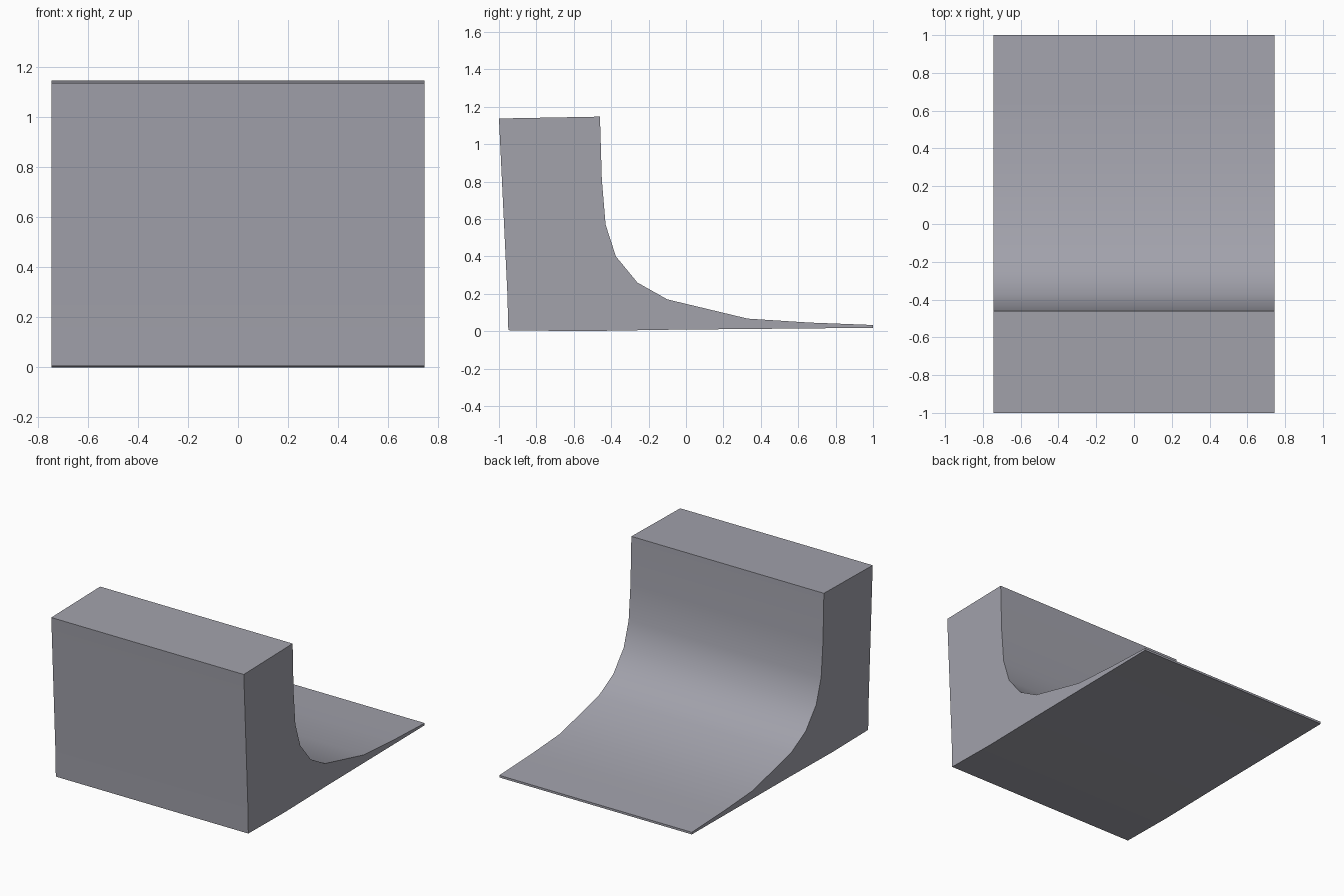
import bpy, bmesh, math

if "Cube" in bpy.data.objects:
    bpy.data.objects.remove(bpy.data.objects["Cube"])

HALF_WIDTH = 0.745

# Side profile (y, z): deck, concave riding curve, thin toe, base, leaning back
profile = [(-1, 1.137), (-0.46, 1.147), (-0.45, 0.81), (-0.43, 0.57),
           (-0.375, 0.40), (-0.26, 0.26), (-0.10, 0.17), (0.33, 0.067),
           (0.66, 0.046), (1, 0.033), (1, 0.018), (-0.07, 0.008),
           (-0.56, 0.0), (-0.95, 0.005), (-0.955, 0.2)]

grey = bpy.data.materials.new("concrete grey")
grey.diffuse_color = (0.36, 0.36, 0.41, 1)
grey.use_nodes = True
grey.node_tree.nodes["Principled BSDF"].inputs["Base Color"].default_value = grey.diffuse_color

# Extrude the profile across the width
bm = bmesh.new()
face = bm.faces.new([bm.verts.new((-HALF_WIDTH, y, z)) for y, z in profile])
ext = bmesh.ops.extrude_face_region(bm, geom=[face])
verts = [v for v in ext["geom"] if isinstance(v, bmesh.types.BMVert)]
bmesh.ops.translate(bm, verts=verts, vec=(2 * HALF_WIDTH, 0, 0))
bmesh.ops.recalc_face_normals(bm, faces=bm.faces)
mesh = bpy.data.meshes.new("quarter_pipe_ramp")
bm.to_mesh(mesh)
bm.free()
mesh.materials.append(grey)

ramp = bpy.data.objects.new("quarter_pipe_ramp", mesh)
bpy.context.collection.objects.link(ramp)

# Smooth riding curve with sharp outer edges
bpy.context.view_layer.objects.active = ramp
ramp.select_set(True)
bpy.ops.object.shade_smooth_by_angle(angle=math.radians(35))
